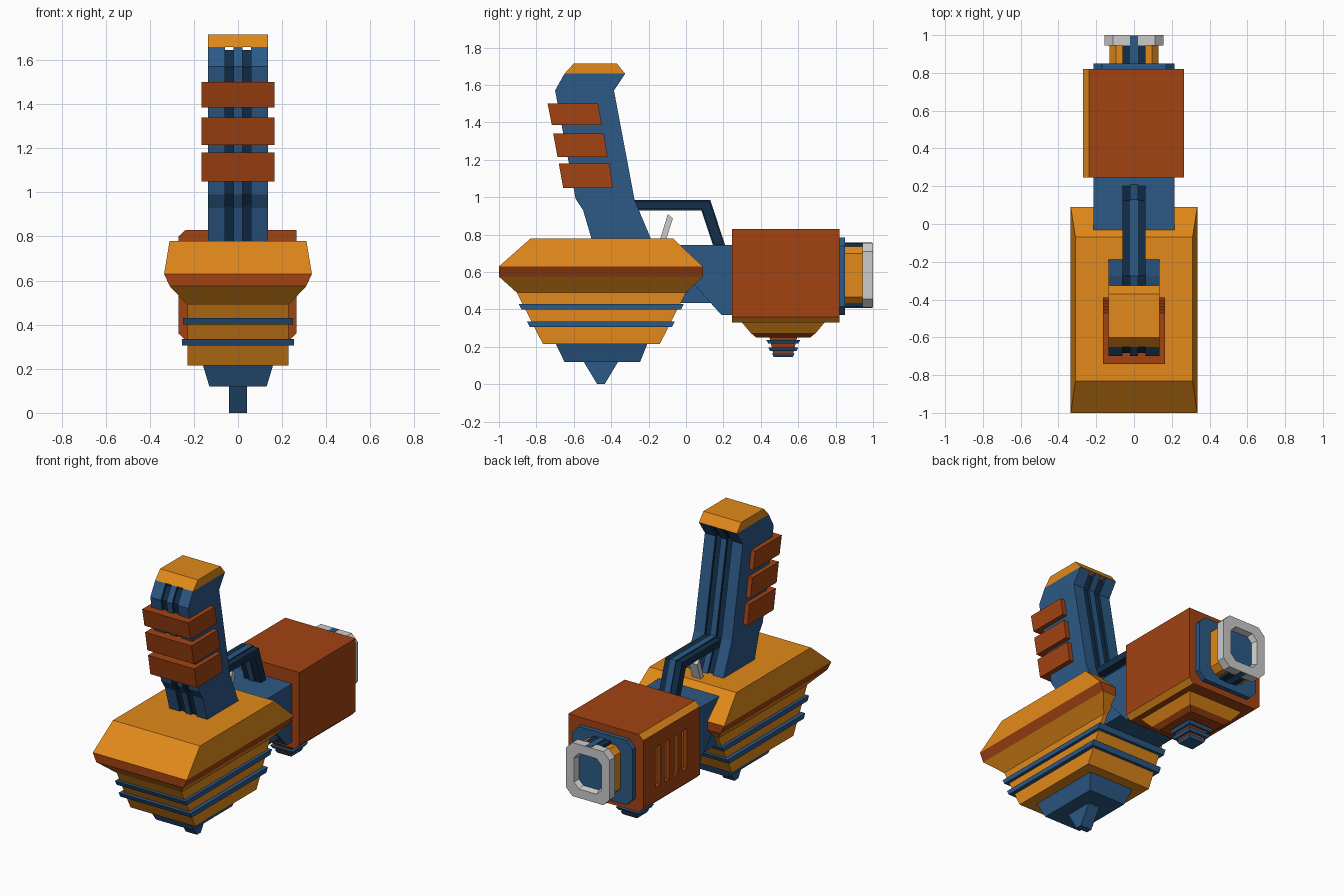
import bpy, bmesh
from mathutils import Vector

if "Cube" in bpy.data.objects:
    bpy.data.objects.remove(bpy.data.objects["Cube"])


def material(name, rgb):
    m = bpy.data.materials.new(name)
    m.diffuse_color = (*rgb, 1)
    m.use_nodes = True
    m.node_tree.nodes["Principled BSDF"].inputs["Base Color"].default_value = m.diffuse_color
    return m


ORANGE = material("orange", (0.76, 0.25, 0.01))
BLUE = material("blue", (0.025, 0.1, 0.24))
NAVY = material("navy", (0.006, 0.028, 0.07))
RUST = material("rust", (0.36, 0.055, 0.006))


def loft(name, rings, mats=(), bands=None, closed=False):
    """Skin equal-length rings; bands gives a material index per segment."""
    bm = bmesh.new()
    loops = [[bm.verts.new(p) for p in r] for r in rings]
    n = len(loops[0])
    segs = list(zip(loops, loops[1:]))
    if closed:
        segs.append((loops[-1], loops[0]))
    for k, (a, b) in enumerate(segs):
        for i in range(n):
            f = bm.faces.new((a[i], a[(i + 1) % n], b[(i + 1) % n], b[i]))
            f.material_index = bands[k] if bands else 0
    if not closed:
        bm.faces.new(loops[0]).material_index = bands[0] if bands else 0
        bm.faces.new(loops[-1]).material_index = bands[-1] if bands else 0
    bmesh.ops.recalc_face_normals(bm, faces=bm.faces)
    me = bpy.data.meshes.new(name)
    bm.to_mesh(me)
    bm.free()
    for m in mats:
        me.materials.append(m)
    ob = bpy.data.objects.new(name, me)
    bpy.context.collection.objects.link(ob)
    return ob


def tiers(name, levels, mats, bands=None):
    """Stack of rectangles: (z, half width, y min, y max)."""
    return loft(name, [[(-w, a, z), (w, a, z), (w, b, z), (-w, b, z)]
                       for z, w, a, b in levels], mats, bands)


def slab(name, profile, w, mats=()):
    """Extrude a (y, z) profile across x."""
    return loft(name, [[(x, y, z) for y, z in profile] for x in (-w, w)], mats)


def inset(profile, d):
    pts = [Vector(p) for p in profile]
    area = sum(p.x * q.y - q.x * p.y for p, q in zip(pts, pts[1:] + pts[:1]))
    s = 1 if area > 0 else -1
    out = []
    for i, p in enumerate(pts):
        e, f = (p - pts[i - 1]).normalized(), (pts[(i + 1) % len(pts)] - p).normalized()
        n1, n2 = Vector((-e.y, e.x)) * s, Vector((-f.y, f.x)) * s
        m = n1 + n2
        out.append(p + m * (2 * d / m.length_squared))
    return [tuple(p) for p in out]


def grooved(name, profile, w, d=0.015):
    """Extruded profile with two dark grooves either side of a central rib."""
    low = inset(profile, d)
    st = [(-0.06, 0), (-0.06, 1), (-0.02, 1), (-0.02, 0), (0.02, 0), (0.02, 1), (0.06, 1), (0.06, 0)]
    bands = [1, 1, 1, 0, 1, 1, 1]
    if w > 0.06:
        st, bands = [(-w, 0)] + st + [(w, 0)], [0] + bands + [0]
    else:
        st, bands = st[1:-1], bands[1:-1]
    return loft(name, [[(x, y, z) for y, z in (low if g else profile)] for x, g in st],
                (BLUE, NAVY), bands)


def octagon(y, w, z0, z1, c):
    return [(-w + c, y, z0), (w - c, y, z0), (w, y, z0 + c), (w, y, z1 - c),
            (w - c, y, z1), (-w + c, y, z1), (-w, y, z1 - c), (-w, y, z0 + c)]


# Handle, cap and finger grips
grooved("handle", [(-0.50, 0.76), (-0.55, 0.93), (-0.59, 0.99), (-0.70, 1.57), (-0.65, 1.66),
                   (-0.325, 1.66), (-0.385, 1.57), (-0.275, 0.985), (-0.18, 0.76)], 0.135)
slab("handle_cap", [(-0.65, 1.66), (-0.60, 1.715), (-0.37, 1.715), (-0.325, 1.66)], 0.135, (ORANGE,))
for i, (y, top, bot) in enumerate([(-0.74, 1.50, 1.385), (-0.71, 1.34, 1.215), (-0.68, 1.18, 1.05)]):
    slab(f"grip_{i + 1}", [(y, top), (y + 0.27, top), (y + 0.29, bot), (y + 0.023, bot)], 0.165, (RUST,))

# Guard and trigger
grooved("trigger_guard", [(-0.285, 0.985), (0.13, 0.985), (0.21, 0.74), (0.145, 0.74),
                          (0.082, 0.93), (-0.265, 0.93)], 0.06, 0.006)
slab("trigger", [(-0.14, 0.77), (-0.097, 0.91), (-0.07, 0.885), (-0.108, 0.77)], 0.03)

# Main body, tapering down in tiers
tiers("body", [(0.78, 0.31, -0.83, -0.07), (0.63, 0.335, -1.0, 0.09), (0.575, 0.31, -1.0, 0.09),
               (0.49, 0.23, -0.905, 0.0), (0.215, 0.23, -0.765, -0.14)],
      (ORANGE, RUST), [0, 1, 0, 0])
tiers("upper_band", [(0.43, 0.25, -0.895, -0.012), (0.40, 0.25, -0.88, -0.027)], (BLUE,))
tiers("lower_band", [(0.335, 0.255, -0.85, -0.06), (0.305, 0.255, -0.835, -0.075)], (BLUE,))
tiers("body_base", [(0.22, 0.16, -0.698, -0.205), (0.12, 0.13, -0.65, -0.245)], (BLUE,))
tiers("body_tip", [(0.125, 0.04, -0.55, -0.36), (0.0, 0.04, -0.475, -0.435)], (BLUE,))

# Neck joining body and front block
slab("neck", [(-0.2, 0.745), (0.25, 0.745), (0.25, 0.435), (-0.2, 0.435)], 0.205, (BLUE,))
slab("neck_brace", [(-0.05, 0.745), (0.25, 0.745), (0.25, 0.37), (0.19, 0.37), (0.04, 0.535), (-0.05, 0.6)],
     0.215, (BLUE,))

# Block with orange chamfers and slots on one side
section = [(-0.237, 0.83), (0.265, 0.83), (0.265, 0.36), (0.235, 0.33), (-0.237, 0.33), (-0.27, 0.36), (-0.27, 0.80)]
block = loft("barrel_block", [[(x, y, z) for x, z in section] for y in (0.245, 0.82)], (RUST, ORANGE))
for f in block.data.polygons:
    if abs(f.normal.x) > 0.1 and abs(f.normal.z) > 0.1:
        f.material_index = 1
for i in range(4):
    y = 0.40 + 0.09 * i
    cut = tiers(f"slot_cutter_{i + 1}", [(0.45, 0.3, y - 0.025, y + 0.025), (0.71, 0.3, y - 0.025, y + 0.025)], ())
    for v in cut.data.vertices:
        v.co.x = -0.3 if v.co.x < 0 else -0.235
    cut.hide_render = True
    cut.hide_set(True)
    mod = block.modifiers.new(f"slot_{i + 1}", 'BOOLEAN')
    mod.operation, mod.solver, mod.object = 'DIFFERENCE', 'EXACT', cut
slots = tiers("slot_backing", [(0.44, 0.245, 0.36, 0.71), (0.72, 0.245, 0.36, 0.71)], (ORANGE,))
for v in slots.data.vertices:
    v.co.x = -0.245 if v.co.x < 0 else -0.225

# Stepped boss under the block
tiers("block_underside", [(0.335, 0.20, 0.295, 0.745), (0.275, 0.155, 0.345, 0.695), (0.25, 0.125, 0.375, 0.665)],
      (ORANGE, RUST), [0, 1])
tiers("boss_core", [(0.255, 0.075, 0.445, 0.595), (0.15, 0.05, 0.47, 0.57)], (RUST,))
for i, (z, w) in enumerate([(0.235, 0.09), (0.195, 0.08), (0.163, 0.06)]):
    tiers(f"boss_ring_{i + 1}", [(z, w, 0.52 - w, 0.52 + w), (z - 0.018, w - 0.01, 0.53 - w, 0.51 + w)], (BLUE,))

# Muzzle: plate, box, ribbed straps, ring
loft("muzzle_plate", [octagon(y, 0.215, 0.37, 0.785, 0.045) for y in (0.81, 0.85)], (BLUE,))
loft("muzzle_box", [octagon(y, 0.13, 0.43, 0.735, 0.035) for y in (0.84, 0.955)], (ORANGE,))
loft("muzzle_core", [octagon(y, 0.11, 0.46, 0.705, 0.03) for y in (0.945, 0.965)], (BLUE,))
for name, z0, z1 in (("upper_strap", 0.70, 0.757), ("lower_strap", 0.408, 0.46)):
    grooved(name, [(0.84, z0), (0.995, z0), (0.995, z1), (0.84, z1)], 0.06, 0.004)
loft("muzzle_ring", [octagon(0.945, 0.155, 0.41, 0.755, 0.045), octagon(1.0, 0.155, 0.41, 0.755, 0.045),
                     octagon(1.0, 0.098, 0.468, 0.697, 0.035), octagon(0.945, 0.08, 0.486, 0.679, 0.03)],
     closed=True)
